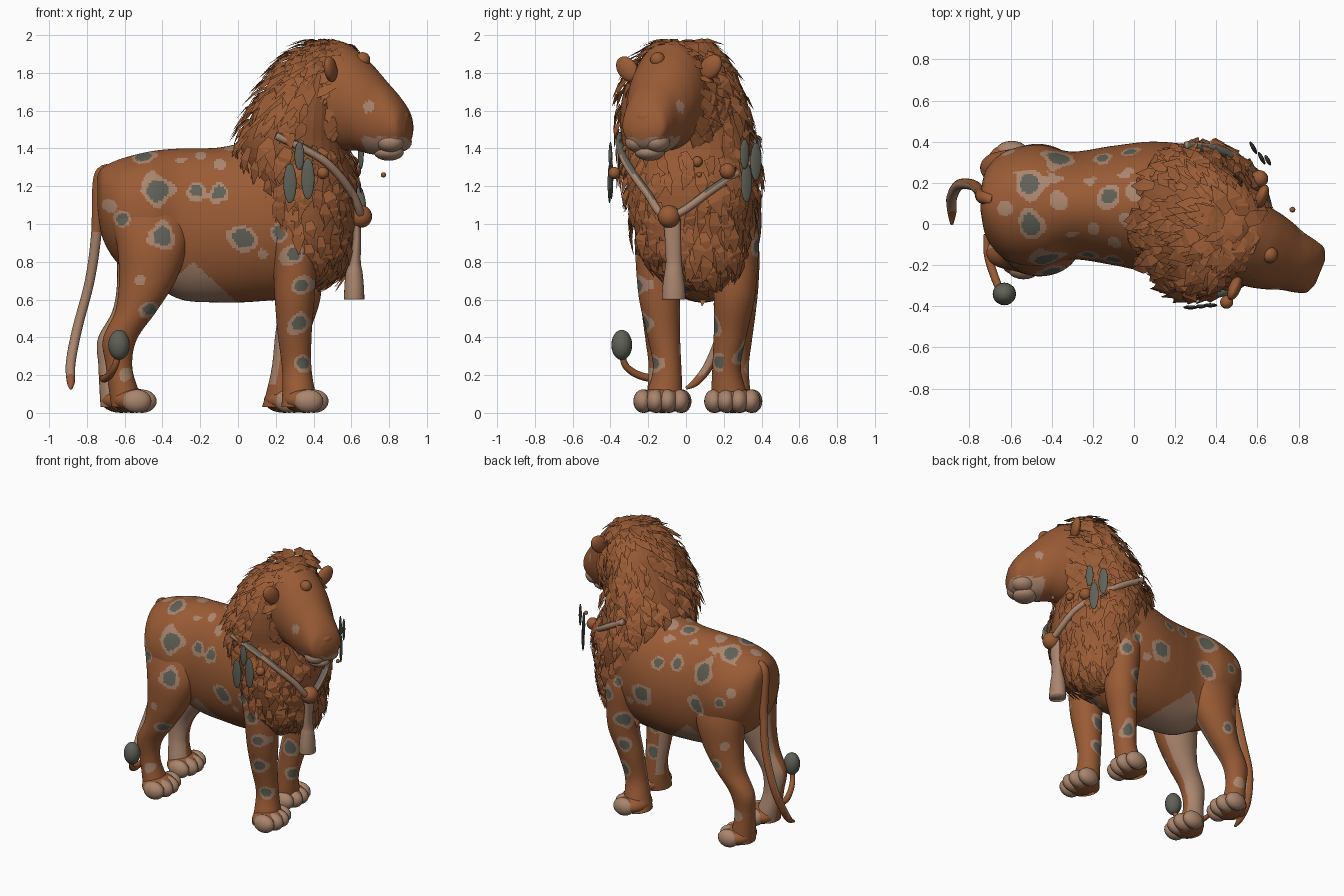
import bpy, bmesh, math, random
from mathutils import Vector, Matrix, noise

if "Cube" in bpy.data.objects:
    bpy.data.objects.remove(bpy.data.objects["Cube"])

random.seed(4)
X, Y, Z = Vector((1, 0, 0)), Vector((0, 1, 0)), Vector((0, 0, 1))


def material(name, rgb):
    m = bpy.data.materials.new(name)
    m.diffuse_color = (*rgb, 1)
    m.use_nodes = True
    m.node_tree.nodes["Principled BSDF"].inputs["Base Color"].default_value = m.diffuse_color
    return m


BROWN, CREAM, GREY = 0, 1, 2
MATS = [material("brown_fur", (0.32, 0.105, 0.036)),
        material("pale_fur", (0.40, 0.235, 0.155)),
        material("slate_grey", (0.115, 0.12, 0.095))]


def finish(name, bm, colour=BROWN, rule=None, smooth=True, fix=True):
    if fix:
        bmesh.ops.recalc_face_normals(bm, faces=bm.faces)
    for f in bm.faces:
        f.smooth = smooth
        f.normal_update()
        f.material_index = rule(f.calc_center_median(), f.normal) if rule else colour
    me = bpy.data.meshes.new(name)
    bm.to_mesh(me)
    bm.free()
    for m in MATS:
        me.materials.append(m)
    ob = bpy.data.objects.new(name, me)
    bpy.context.collection.objects.link(ob)
    return ob


def sample(rows, t):
    """Smooth interpolation through rows, t from 0 to 1."""
    s = t * (len(rows) - 1)
    i = min(int(s), len(rows) - 2)
    f = s - i
    a, b, c, d = (rows[min(max(k, 0), len(rows) - 1)] for k in (i - 1, i, i + 1, i + 2))
    return [0.5 * (2 * q + (r - p) * f + (2 * p - 5 * q + 4 * r - w) * f * f
                   + (3 * q - p - 3 * r + w) * f ** 3) for p, q, r, w in zip(a, b, c, d)]


def loft(name, rows, u=None, v=None, n=40, m=40, **kw):
    """Skin ellipses (x, y, z, a, b); without u and v they follow the path."""
    bm = bmesh.new()
    rings = []
    for j in range(m + 1):
        r = sample(rows, j / m)
        c, a, b = Vector(r[:3]), max(r[3], 0.005), max(r[-1], 0.005)
        uu, vv = u, v
        if u is None:
            t0, t1 = max(j / m - 0.01, 0), min(j / m + 0.01, 1)
            tan = (Vector(sample(rows, t1)[:3]) - Vector(sample(rows, t0)[:3])).normalized()
            uu = tan.cross(Vector((0.8, 0.1, 0.35))).normalized()
            vv = tan.cross(uu)
        rings.append([bm.verts.new(c + uu * a * math.cos(k * math.tau / n) + vv * b * math.sin(k * math.tau / n))
                      for k in range(n)])
    for p, q in zip(rings, rings[1:]):
        for k in range(n):
            bm.faces.new((p[k], p[(k + 1) % n], q[(k + 1) % n], q[k]))
    bm.faces.new(rings[0])
    bm.faces.new(rings[-1])
    return finish(name, bm, **kw)


def balls(name, items, colour=BROWN, rot=Matrix(), seg=20):
    """Ellipsoids (x, y, z, rx, ry, rz) in one mesh."""
    bm = bmesh.new()
    for x, y, z, *r in items:
        bmesh.ops.create_uvsphere(bm, u_segments=seg, v_segments=seg // 2 + 2, radius=1,
                                  matrix=Matrix.Translation((x, y, z)) @ rot @ Matrix.Diagonal((*r, 1)))
    return finish(name, bm, colour)


# Coat pattern: rosettes seen from the side (x, z, r) and from the top (x, y, r); small ones are all pale
SIDE = [(-.43, 1.18, .065), (-.22, 1.18, .04), (-.09, 1.17, .038), (-.4, .94, .058), (.02, .93, .062),
        (-.68, 1.1, .028), (-.61, 1.02, .035), (.22, .95, .035), (.30, .84, .042), (.33, .67, .045),
        (.32, .47, .045), (.34, .27, .04), (-.46, .55, .036), (-.52, .7, .026), (-.1, 1.32, .026),
        (.13, .84, .024), (-.3, 1.36, .03), (-.6, .2, .025)]
TOP = [(-.51, .2, .062), (-.5, -.01, .058), (-.37, .25, .033), (-.37, .12, .035), (-.12, .14, .04),
       (-.2, -.03, .026), (-.62, .08, .028), (-.05, .26, .032), (.0, .15, .034), (-.03, .02, .033), (-.22, .22, .024)]


def spots(c, n):
    if n.z > 0.75:
        marks, p, small = TOP, (c.x, c.y), .038
    elif abs(n.y) > 0.2:
        marks, p, small = SIDE, (c.x, c.z), .034
        if n.y > 0:
            p = (c.x - 0.07 if c.z > 0.8 else c.x + 0.05, c.z - 0.04)
    else:
        return BROWN
    for a, b, r in marks:
        d = math.hypot(p[0] - a, p[1] - b) * (1 + 0.5 * noise.noise(c * 11))
        if d < r * 1.25:
            return GREY if d < r * 0.82 and r > small else CREAM
    return BROWN


def body_rule(c, n):
    if -0.6 < c.x < 0.0 and c.z < 0.8 - abs(c.x + 0.24) * 0.9:
        return CREAM
    return spots(c, n)


# Body: sections along x
body = [(-.745, .11, 1.17, .05, .08), (-.715, .10, 1.11, .17, .19), (-.62, .09, 1.06, .265, .285),
        (-.46, .09, 1.035, .295, .35), (-.3, .09, 1.0, .262, .40), (-.1, .09, .995, .29, .41),
        (.1, .08, 1.02, .32, .43), (.3, .06, 1.06, .315, .44), (.46, .05, 1.1, .25, .36), (.55, .04, 1.1, .1, .2)]
loft("body", body, Y, Z, n=160, m=170, rule=body_rule)

# Legs: sections along z, with paws and toes
FRONT = [(.29, -.03, 1.12, .12, .08), (.29, -.03, .95, .125, .11), (.30, -.02, .78, .115, .115),
         (.30, -.01, .6, .105, .108), (.30, .01, .42, .09, .088), (.31, .03, .25, .078, .075),
         (.32, .02, .13, .085, .09), (.33, 0, .03, .1, .11)]
HIND = [(-.5, .06, 1.2, .17, .08), (-.48, .03, 1.05, .2, .11), (-.455, .0, .88, .185, .13),
        (-.48, -.01, .7, .15, .12), (-.54, -.02, .54, .11, .095), (-.625, -.02, .39, .09, .075),
        (-.63, -.01, .25, .07, .068), (-.605, 0, .12, .078, .085), (-.58, 0, .03, .09, .1)]
# name, sections, side, y, x shift at mid height, x shift at the foot
for name, rows, side, cy, d1, d0 in (("front_leg_right", FRONT, -1, -.13, 0, 0), ("front_leg_left", FRONT, 1, .245, .03, -.11),
                                     ("hind_leg_right", HIND, -1, -.12, 0, 0), ("hind_leg_left", HIND, 1, .255, -.01, -.06)):
    def leg_rule(c, n, side=side, hind=rows is HIND):
        inner = n.y * side < -0.3 and c.z < 0.85 if hind else n.y * side < -.2 and n.x < -.5 and .15 < c.z < .7
        return CREAM if inner else spots(c, n)

    shifted = [(x + d0 + (d1 - d0) * min(1, z / .6), cy - y * side, z, a, b) for x, y, z, a, b in rows]
    loft(name, shifted, X, Y, n=80, m=130, rule=leg_rule)
    fx = shifted[-1][0]
    balls(name + "_paw", [(fx + .02, cy, .066, .11, .135, .066)])
    balls(name + "_toes", [(fx + .075 - k * k * .014, cy + k * .066, .062, .078, .05, .062)
                           for k in (-1.5, -.5, .5, 1.5)], CREAM)


# Tail in two pieces with a tuft
def tail_rule(c, n):
    return CREAM if .2 < c.z < .95 and n.y < .25 else BROWN


loft("tail", [(-.68, .12, 1.29, .03), (-.735, .13, 1.24, .032), (-.75, .16, .95, .028), (-.785, .19, .7, .026),
              (-.85, .19, .45, .026), (-.885, .13, .27, .026), (-.885, .06, .17, .022), (-.885, 0, .13, .008)],
     n=16, m=50, rule=tail_rule)
loft("tail_end", [(-.72, -.05, .19, .012), (-.71, -.15, .18, .02), (-.68, -.25, .2, .02), (-.65, -.32, .25, .018),
                  (-.63, -.34, .33, .016)], n=14, m=24)
balls("tail_tuft", [(-.63, -.34, .36, .057, .055, .08)], GREY)

# Mane core: sections along z
MANE = [(.31, .1, .66, .1, .1), (.355, .07, .75, .195, .2), (.38, .04, .86, .22, .27), (.375, .03, 1.0, .24, .31),
        (.35, .03, 1.2, .28, .345), (.3, .01, 1.4, .285, .345), (.315, -.015, 1.55, .255, .335),
        (.35, -.03, 1.7, .21, .30), (.40, -.03, 1.84, .165, .235), (.46, -.02, 1.93, .11, .14), (.5, -.02, 1.97, .03, .04)]
loft("mane_core", MANE, X, Y, n=36, m=40, smooth=False)
FACE = Vector((math.cos(math.radians(-22)), math.sin(math.radians(-22)), 0))
SIDEWAYS = Z.cross(FACE)
BASE = Vector((.52, -.08, 0))


def mane_point(t, a):
    x, y, z, rx, ry = sample(MANE, t)
    return Vector((x + rx * math.cos(a), y + ry * math.sin(a), z))


def head_point(s, side, z):
    return BASE + FACE * s + SIDEWAYS * side + Z * z


def lock(bm, p, d, out):
    """One pointed flat blade of hair from p along d."""
    d = d.normalized()
    s = d.cross(out).normalized()
    L, w = random.uniform(.09, .17), random.uniform(.02, .04)
    p = p + out * .008
    mid = p + d * L * .45 + out * .014
    v = [bm.verts.new(q) for q in (p + s * w * .6, p - s * w * .6, mid - s * w, p + d * L, mid + s * w)]
    bm.faces.new((v[0], v[1], v[2], v[4]))
    bm.faces.new((v[4], v[2], v[3]))


# Mane locks lying down the core
bm = bmesh.new()
for i in range(900):
    t, a = random.uniform(.06, .97), random.uniform(0, math.tau)
    p = mane_point(t, a)
    side = (mane_point(t, a + .05) - p).normalized()
    down = (mane_point(t - .02, a) - p).normalized()
    out = down.cross(side).normalized()
    if out.dot(p - Vector((*sample(MANE, t)[:2], p.z))) < 0:
        out = -out
    if p.z > 1.42 and out.dot(FACE) > .6:
        continue
    lock(bm, p, down + side * random.uniform(-.5, .5) + out * random.uniform(.05, .3) - X * .15, out)
finish("mane_locks", bm, smooth=False, fix=False)

# Ruff of locks framing the face, swept outwards and back
bm = bmesh.new()
for i in range(170):
    a = random.uniform(-.28, 1.28) * math.pi
    s = random.uniform(-.12, .08)
    radial = SIDEWAYS * math.cos(a) + Z * math.sin(a)
    p = head_point(s, math.cos(a) * (.215 - s * .25), 1.68 + math.sin(a) * .265)
    lock(bm, p, radial * .3 - FACE * .8 - Z * .45 + Vector([random.uniform(-.2, .2) for _ in 'xyz']), radial)
finish("face_ruff", bm, smooth=False, fix=False)

# Head: sections along the facing direction, pale muzzle and eye marks
HEAD = [(-.1, 1.68, .19, .23), (.02, 1.68, .205, .285), (.12, 1.65, .195, .262), (.2, 1.605, .175, .235),
        (.27, 1.565, .15, .2), (.34, 1.535, .135, .155), (.39, 1.515, .115, .105), (.415, 1.5, .06, .055)]


def head_rule(c, n):
    d = (c - BASE).dot(FACE)
    if d > .2 and c.z < 1.46:
        return CREAM
    marks = [head_point(.24, k * .14, 1.62) for k in (-1, 1)]
    return CREAM if min((c - q).length for q in marks) < .035 else BROWN


loft("head", [(*head_point(s, 0, z), a, b) for s, z, a, b in HEAD], SIDEWAYS, Z, n=64, m=64, rule=head_rule)
turn = Matrix.Rotation(math.radians(-22), 4, 'Z')
balls("lips", [(*head_point(.33, k * .055, 1.435), .075, .068, .055) for k in (-1, 1)], CREAM, turn)
balls("chin", [(*head_point(.3, 0, 1.38), .08, .08, .045)], CREAM, turn)
balls("nose", [(*head_point(.38, 0, 1.565), .035, .06, .035)], BROWN, turn)

# Ears: cupped shells tilted outwards
for name, x, y, z, tilt in (("ear_right", .49, -.31, 1.82, .7), ("ear_left", .62, .13, 1.83, -.7)):
    balls(name, [(x, y, z, .03, .055, .075)], BROWN, turn @ Matrix.Rotation(tilt, 4, 'X'))

# Neck strap with a dark upper edge, hanging tassel and beads
loft("neck_strap", [(.2, -.36, 1.47, .022), (.45, -.325, 1.34, .022), (.6, -.21, 1.17, .022), (.655, -.09, 1.04, .022),
                    (.63, .15, 1.19, .022), (.46, .34, 1.33, .022), (.25, .38, 1.45, .022)],
     n=12, m=60, rule=lambda c, n: GREY if n.z > .5 else CREAM)
loft("tassel", [(.63, -.075, 1.03, .022, .045), (.63, -.07, .92, .022, .042), (.62, -.065, .8, .03, .042),
                (.615, -.065, .74, .045, .05), (.615, -.065, .66, .052, .06), (.615, -.065, .6, .054, .062)],
     X, Y, n=24, m=24, colour=CREAM)
balls("beads", [(x, y, z, r, r, r) for x, y, z, r in
                ((.65, -.09, 1.04, .06), (.61, .22, 1.28, .042), (.61, .06, 1.33, .028), (.45, -.38, 1.27, .032),
                 (.66, -.15, 1.87, .04), (.77, .07, 1.26, .014))])

# Flat feathers hanging on both shoulders
balls("feathers_right", [(.275, -.405, 1.215, .035, .01, .105), (.37, -.395, 1.24, .035, .01, .11),
                         (.325, -.4, 1.36, .026, .01, .075)], GREY)
balls("feathers_left", [(.58, .37, 1.33, .01, .034, .1), (.62, .32, 1.22, .01, .034, .105),
                        (.65, .31, 1.37, .01, .028, .08)], GREY, Matrix.Rotation(.5, 4, 'Z'))
